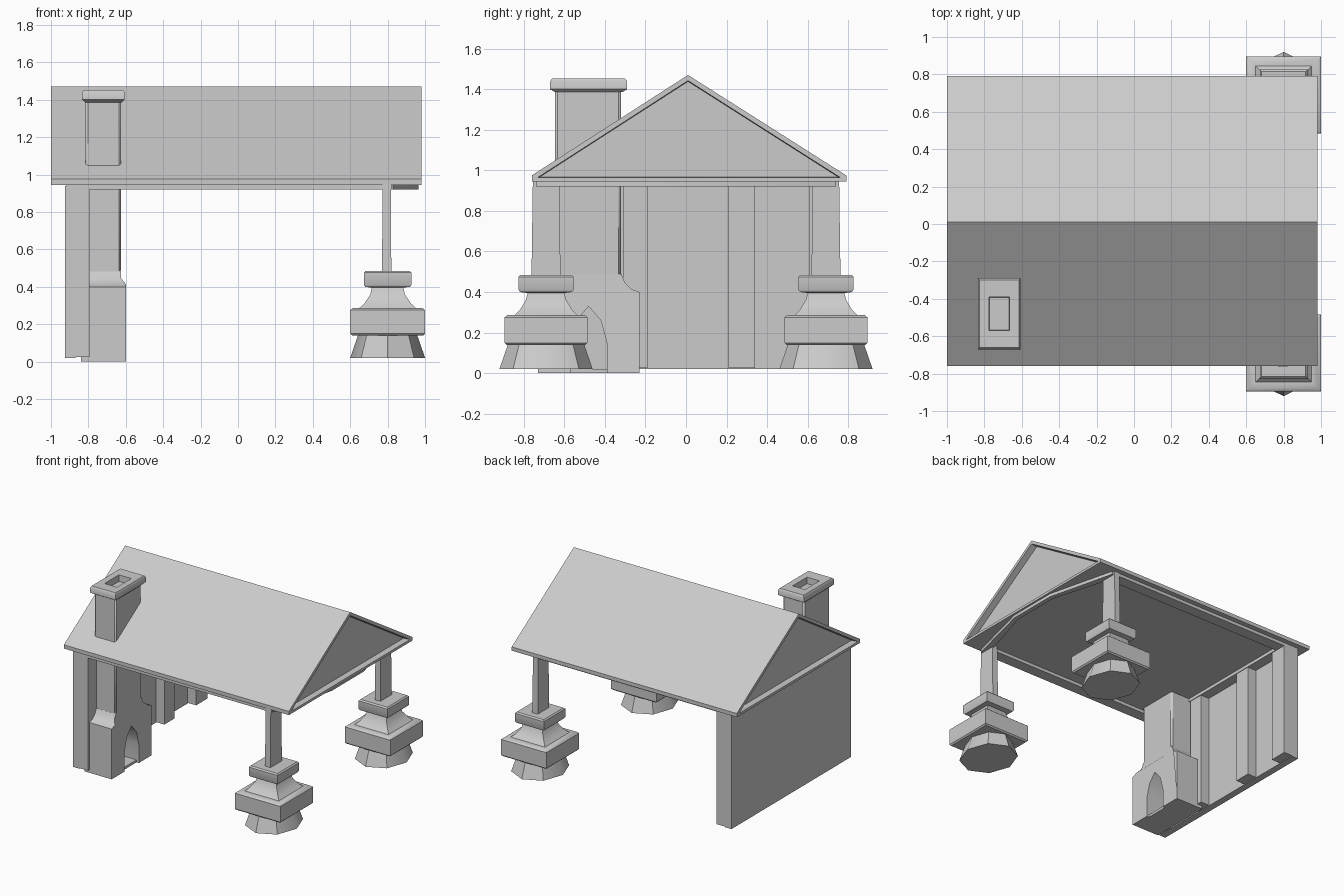
import bpy, bmesh, math
from mathutils import Vector

if "Cube" in bpy.data.objects:
    bpy.data.objects.remove(bpy.data.objects["Cube"])


def finish(name, bm, bevel=0.0):
    bmesh.ops.recalc_face_normals(bm, faces=bm.faces)
    me = bpy.data.meshes.new(name)
    bm.to_mesh(me)
    bm.free()
    ob = bpy.data.objects.new(name, me)
    bpy.context.collection.objects.link(ob)
    if bevel:
        m = ob.modifiers.new("Bevel", 'BEVEL')
        m.width = bevel
        m.segments = 1
    return ob


def box(name, x, y, z, bevel=0.0):
    bm = bmesh.new()
    bmesh.ops.create_cube(bm, size=1)
    for v in bm.verts:
        v.co = [(a + b) / 2 + c * (b - a) for (a, b), c in zip((x, y, z), v.co)]
    return finish(name, bm, bevel)


def prism(pts, axis, a, b):
    """Extrude a closed profile along x (pts = y,z) or z (pts = x,y)."""
    bm = bmesh.new()
    at = lambda p, t: (t, p[0], p[1]) if axis == 'x' else (p[0], p[1], t)
    lo = [bm.verts.new(at(p, a)) for p in pts]
    hi = [bm.verts.new(at(p, b)) for p in pts]
    bm.faces.new(lo)
    bm.faces.new(hi)
    n = len(pts)
    for i in range(n):
        bm.faces.new((lo[i], lo[(i + 1) % n], hi[(i + 1) % n], hi[i]))
    bmesh.ops.recalc_face_normals(bm, faces=bm.faces)
    return bm


def loft(name, rings, cx, cy, sides=4, phase=math.pi / 4, bevel=0.0):
    """Stack of rings (z, half x, half y), capped at both ends."""
    bm = bmesh.new()
    k = 1 / math.cos(math.pi / 4) if sides == 4 else 1
    loops = []
    for z, hx, hy in rings:
        ang = [phase + i * math.tau / sides for i in range(sides)]
        loops.append([bm.verts.new((cx + k * hx * math.cos(t), cy + k * hy * math.sin(t), z)) for t in ang])
    for lo, hi in zip(loops, loops[1:]):
        for i in range(sides):
            j = (i + 1) % sides
            bm.faces.new((lo[i], lo[j], hi[j], hi[i]))
    bm.faces.new(loops[0])
    bm.faces.new(loops[-1])
    return finish(name, bm, bevel)


# Gabled roof with recessed gable ends
bm = prism([(-0.76, 0.945), (0.79, 0.945), (0.79, 0.975), (0.01, 1.47), (-0.76, 0.975)], 'x', -1.0, 0.98)
for f in [f for f in bm.faces if abs(f.normal.x) > 0.9]:
    n = f.normal.copy()
    bmesh.ops.inset_region(bm, faces=[f], thickness=0.028)
    bmesh.ops.inset_region(bm, faces=[f], thickness=0.004)
    for v in f.verts:
        v.co -= n * 0.05
finish("roof", bm)

# Frame under the eaves, with a front beam that bows outward
for s, side in ((-1, "front"), (1, "back")):
    y = sorted((s * 0.66, s * 0.75))
    box(side + "_eave_rail", (-0.92, 0.82), y, (0.92, 0.95))
bow = [(0.77, -0.74), (0.93, -0.2), (0.93, 0.2), (0.77, 0.74),
       (0.83, 0.74), (0.965, 0.2), (0.965, -0.2), (0.83, -0.74)]
finish("bowed_beam", prism(bow, 'z', 0.92, 0.95))
box("wall_rail", (-0.92, -0.79), (-0.75, 0.75), (0.92, 0.95))

# End wall with inner studs
box("end_wall", (-0.925, -0.87), (-0.75, 0.75), (0.02, 0.94))
for i, (a, b) in enumerate(((-0.75, -0.62), (-0.31, -0.19), (0.21, 0.34), (0.61, 0.75))):
    box(f"wall_stud_{i}", (-0.92, -0.795), (a, b), (0.025, 0.94))

# Post, stepped plinth and rough footing on each side
for s, side in ((-1, "front"), (1, "back")):
    cy = s * 0.69
    loft(side + "_post", [(0.45, 0.025, 0.072), (0.95, 0.022, 0.065)], 0.795, cy)
    loft(side + "_plinth", [(0.14, 0.19, 0.195), (0.15, 0.2, 0.205), (0.275, 0.2, 0.205),
                            (0.287, 0.185, 0.19), (0.287, 0.15, 0.155), (0.31, 0.125, 0.13),
                            (0.36, 0.092, 0.1), (0.395, 0.085, 0.09), (0.40, 0.12, 0.128),
                            (0.41, 0.127, 0.135), (0.475, 0.127, 0.135), (0.485, 0.118, 0.125)],
         0.8, cy)
    loft(side + "_footing", [(0.02, 0.2, 0.23), (0.15, 0.155, 0.185)], 0.8, cy, 8, 0.0)

# Hearth: shouldered body with a pointed opening
half = [(0.09, 0.0), (0.25, 0.0), (0.25, 0.40), (0.21, 0.415), (0.18, 0.445), (0.16, 0.49)]
inner = [(0.09, 0.15), (0.06, 0.26)]
c = -0.48
right = [(c + y, z) for y, z in half]
left = [(c - y, z) for y, z in reversed(half)]
arch = [(c - y, z) for y, z in inner] + [(c, 0.33)] + [(c + y, z) for y, z in reversed(inner)]
bm = prism(right + left + arch, 'x', -0.83, -0.60)
for v in bm.verts:  # shoulders lean back to the stack
    if v.co.x > -0.7 and v.co.z > 0.43:
        v.co.x = -0.625
finish("hearth", bm)
box("hearth_back", (-0.84, -0.79), (-0.73, -0.23), (0.0, 0.4))
box("hearth_floor", (-0.84, -0.62), (-0.70, -0.26), (0.0, 0.02))

# Chimney stack and hollow cap
box("chimney_stack", (-0.815, -0.625), (-0.645, -0.32), (0.47, 1.40), 0.012)
loft("chimney_cap", [(1.385, 0.097, 0.165), (1.40, 0.113, 0.19), (1.44, 0.113, 0.19), (1.452, 0.105, 0.18),
                     (1.45, 0.055, 0.09), (1.36, 0.05, 0.085)], -0.72, -0.48)

# Smooth only the soft angles
for ob in list(bpy.context.scene.objects):
    bpy.ops.object.select_all(action='DESELECT')
    ob.select_set(True)
    bpy.context.view_layer.objects.active = ob
    bpy.ops.object.shade_smooth_by_angle(angle=math.radians(40))
